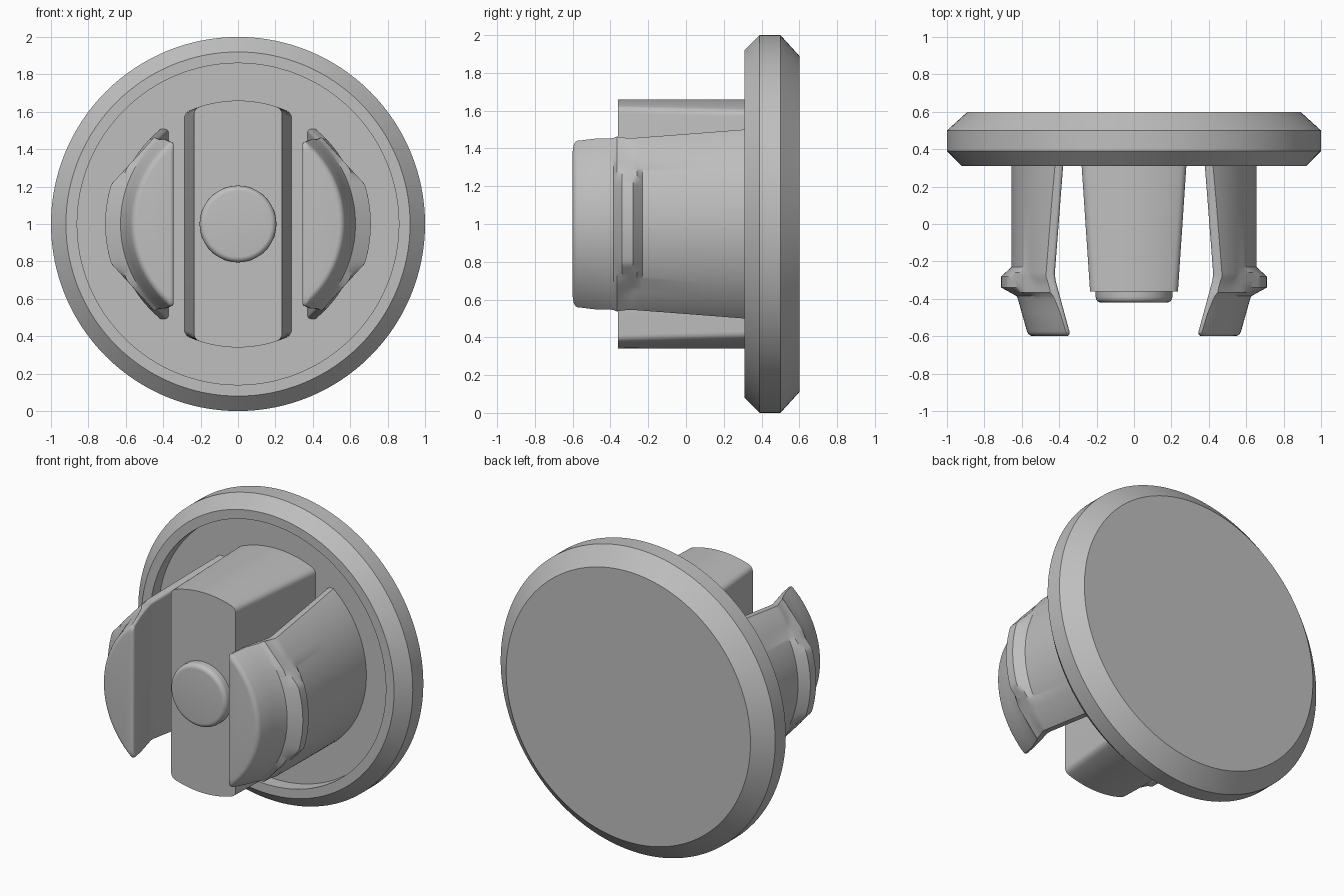
import bpy, bmesh, math

cube = bpy.data.objects.get("Cube")
if cube:
    bpy.data.objects.remove(cube)

grey = bpy.data.materials.new("plain grey")
grey.use_nodes = True
colour = (0.52, 0.52, 0.52, 1)
grey.diffuse_color = colour
grey.node_tree.nodes["Principled BSDF"].inputs["Base Color"].default_value = colour


def loft(name, sections):
    """Join matching outlines (y, [(x, height from axis)]) into a capped solid."""
    bm = bmesh.new()
    rings = [[bm.verts.new((x, y, z + 1)) for x, z in pts] for y, pts in sections]
    n = len(rings[0])
    for a, b in zip(rings, rings[1:]):
        for i in range(n):
            j = (i + 1) % n
            bm.faces.new((a[i], a[j], b[j], b[i]))
    bm.faces.new(rings[0])
    bm.faces.new(rings[-1])
    bmesh.ops.recalc_face_normals(bm, faces=bm.faces)
    mesh = bpy.data.meshes.new(name)
    bm.to_mesh(mesh)
    bm.free()
    mesh.materials.append(grey)
    obj = bpy.data.objects.new(name, mesh)
    bpy.context.collection.objects.link(obj)
    bpy.ops.object.select_all(action='DESELECT')
    obj.select_set(True)
    bpy.context.view_layer.objects.active = obj
    bpy.ops.object.shade_smooth_by_angle(angle=math.radians(28))
    return obj


def circle(r, n):
    return [(r * math.cos(math.tau * i / n), r * math.sin(math.tau * i / n)) for i in range(n)]


def interp(y, table):
    """Piecewise linear lookup, table ordered by rising y."""
    for (y0, v0), (y1, v1) in zip(table, table[1:]):
        if y <= y1:
            return v0 + (v1 - v0) * (y - y0) / (y1 - y0)
    return table[-1][1]


def soft_corner(a, corner, b, steps=5):
    """Rounded corner from a to b."""
    out = []
    for i in range(steps + 1):
        t = i / steps
        out.append(tuple((1 - t) ** 2 * p + 2 * t * (1 - t) * q + t * t * r
                         for p, q, r in zip(a, corner, b)))
    return out


# Chamfered disc with a shallow recess in its front
disc = [(0.60, 0.89), (0.50, 1), (0.39, 1), (0.31, 0.92), (0.31, 0.86), (0.40, 0.86)]
loft("cap_disc", [(y, circle(r, 128)) for y, r in disc])


# Tapered centre block with curved ends
def block_outline(w, r=0.66, c=0.03):
    z = math.sqrt(r * r - w * w)
    e = w - c
    quarter = [(x, math.sqrt(r * r - x * x)) for x in [e * i / 8 for i in range(8)]]
    quarter += soft_corner((e, math.sqrt(r * r - e * e)), (w, z), (w, z - c))
    half = [(-x, h) for x, h in reversed(quarter[1:])] + quarter
    return half + [(-x, -h) for x, h in half]


loft("centre_block", [(0.40, block_outline(0.286)), (-0.36, block_outline(0.235))])

# Round button with a softened rim
button = [(-0.35, 0.205)] + [(-0.39 - 0.03 * math.sin(a), 0.175 + 0.03 * math.cos(a))
                             for a in [math.pi / 2 * i / 6 for i in range(7)]]
loft("centre_button", [(y, circle(r, 64)) for y, r in button])

# Spring clips: outer radius, barb radius, inner face and half height along y
BODY = [(-0.60, 0.565), (-0.28, 0.655), (0.40, 0.655)]
BARB = [(-0.60, 0), (-0.40, 0.60), (-0.385, 0.628), (-0.34, 0.71), (-0.28, 0.71),
        (-0.23, 0.655), (0.40, 0)]
INNER = [(-0.60, 0.338), (-0.30, 0.42), (-0.26, 0.423), (0.40, 0.372)]
HEIGHT = [(-0.60, 0.45), (-0.28, 0.455), (0.40, 0.507)]


def clip_outline(y, inset, side):
    r = interp(y, BODY) - inset
    barb = interp(y, BARB)
    xi = interp(y, INNER) + inset
    c = 0.02
    z = min(interp(y, HEIGHT) - inset, math.sqrt(r * r - (xi + c) ** 2))
    top = math.asin(z / r)
    pts = []
    for i in range(65):
        a = top * (i / 32 - 1)
        # Slanted cuts trim the ends of the barb
        cut = 0.643 / math.cos(abs(a) - math.radians(42.5))
        rad = max(r, min(barb, cut))
        pts.append((rad * math.cos(a), rad * math.sin(a)))
    corner = soft_corner((xi + c * 0.95, z), (xi, z), (xi, z - c))
    pts += corner + [(x, -h) for x, h in reversed(corner)]
    return [(side * x, h) for x, h in pts]


stations = [(0.40, 0), (0.10, 0), (-0.23, 0), (-0.26, 0), (-0.28, 0), (-0.30, 0),
            (-0.34, 0), (-0.365, 0), (-0.385, 0), (-0.40, 0), (-0.48, 0)]
stations += [(-0.575 - 0.025 * math.sin(a), 0.025 * (1 - math.cos(a)))
             for a in [math.pi / 2 * i / 5 for i in range(6)]]
for label, side in (("left", 1), ("right", -1)):
    loft(label + "_spring_clip", [(y, clip_outline(y, k, side)) for y, k in stations])
